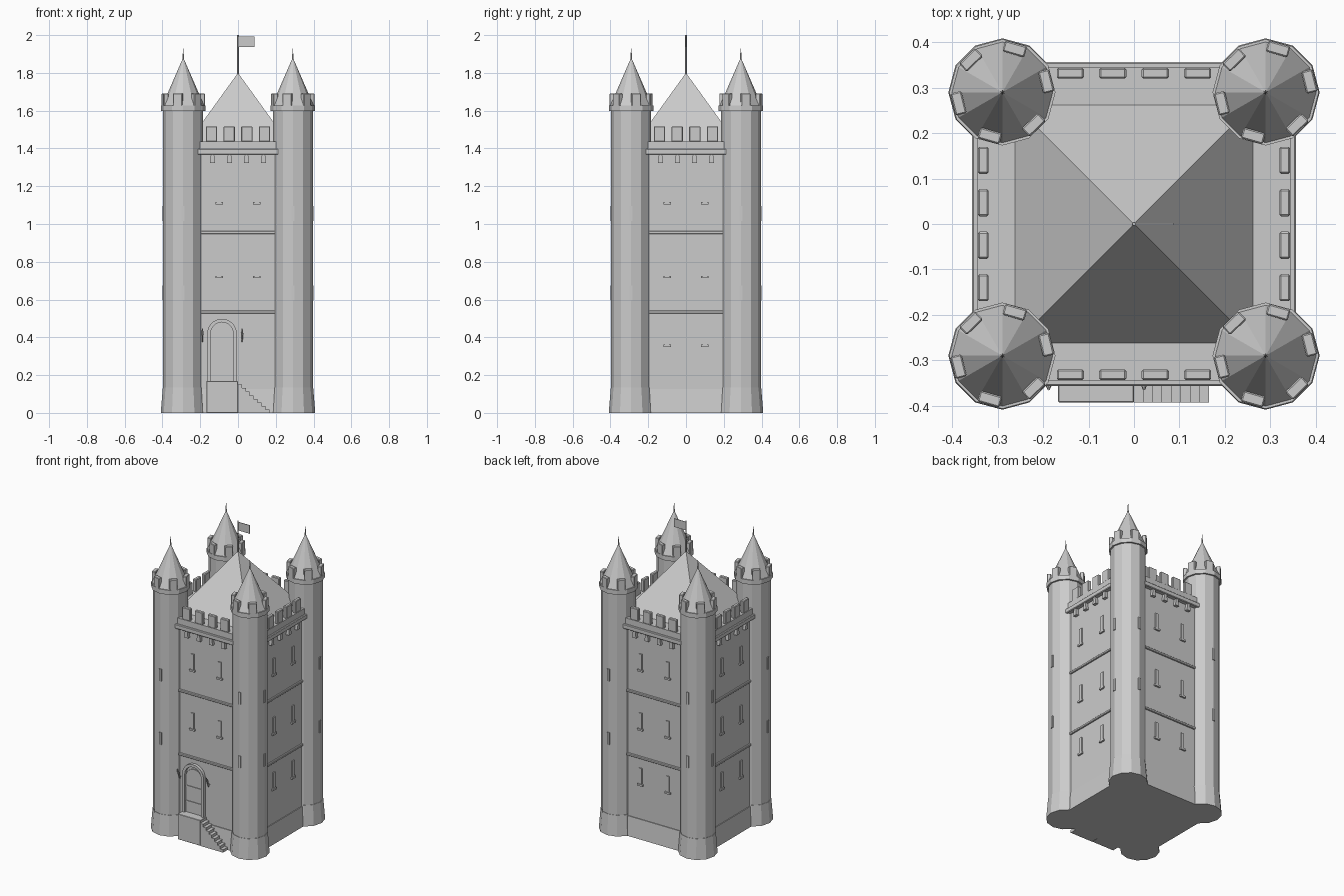
import bpy, bmesh, math
from mathutils import Matrix, Vector

if "Cube" in bpy.data.objects:
    bpy.data.objects.remove(bpy.data.objects["Cube"])

R, T = Matrix.Rotation, Matrix.Translation
WALL = 0.33          # half width of the keep
CORNERS = [(sx * 0.29, sy * 0.29) for sx in (-1, 1) for sy in (-1, 1)]
SIDES = [R(i * math.pi / 2, 4, 'Z') for i in range(4)]   # front, right, back, left


def finish(name, bm, bevel=0):
    bmesh.ops.recalc_face_normals(bm, faces=bm.faces)
    me = bpy.data.meshes.new(name)
    bm.to_mesh(me)
    bm.free()
    ob = bpy.data.objects.new(name, me)
    bpy.context.collection.objects.link(ob)
    if bevel:
        m = ob.modifiers.new("bevel", 'BEVEL')
        m.width, m.segments = bevel, 1
    return ob


def box(bm, x0, x1, y0, y1, z0, z1, mat=Matrix(), top=1.0):
    """Axis-aligned box, optionally tapered in x at the top."""
    vs = bmesh.ops.create_cube(bm, size=1)['verts']
    for v in vs:
        k = top if v.co.z > 0 else 1
        v.co = mat @ Vector(((x0 + x1) / 2 + v.co.x * (x1 - x0) * k,
                             (y0 + y1) / 2 + v.co.y * (y1 - y0),
                             (z0 + z1) / 2 + v.co.z * (z1 - z0)))


def cone(bm, x, y, z0, z1, r0, r1, n=12, mat=Matrix()):
    bmesh.ops.create_cone(bm, cap_ends=True, segments=n, radius1=r0, radius2=r1,
                          depth=z1 - z0, matrix=mat @ T((x, y, (z0 + z1) / 2)))


def square(bm, h0, h1, z0, z1):
    """Square frustum with half widths h0 (bottom) and h1 (top)."""
    s = math.sqrt(2)
    bmesh.ops.create_cone(bm, cap_ends=True, segments=4, radius1=h0 * s, radius2=h1 * s,
                          depth=z1 - z0, matrix=T((0, 0, (z0 + z1) / 2)) @ R(math.pi / 4, 4, 'Z'))


def arch(r, spring, bottom, n=14):
    pts = [(r * math.cos(math.pi * i / n), spring + r * math.sin(math.pi * i / n))
           for i in range(n + 1)]
    return [(r, bottom)] + pts + [(-r, bottom)]


# keep walls, plinth and string courses
bm = bmesh.new()
square(bm, WALL, WALL, 0, 1.38)
finish("keep_walls", bm)
bm = bmesh.new()
square(bm, 0.347, 0.335, 0, 0.127)
finish("plinth", bm)
bm = bmesh.new()
for z in (0.535, 0.955):
    square(bm, 0.339, 0.339, z - 0.008, z + 0.008)
finish("string_courses", bm, 0.003)

# cornice, parapet floor and roof
bm = bmesh.new()
square(bm, 0.357, 0.357, 1.367, 1.398)
finish("cornice", bm, 0.004)
bm = bmesh.new()
square(bm, 0.346, 0.346, 1.398, 1.437)
finish("parapet", bm)
bm = bmesh.new()
square(bm, 0.262, 0, 1.437, 1.8)
bmesh.ops.remove_doubles(bm, verts=bm.verts, dist=1e-5)
finish("main_roof", bm)

# battlements and corbels on each side
bm, bc = bmesh.new(), bmesh.new()
for m in SIDES:
    for x in (-0.14, -0.047, 0.047, 0.14):
        box(bm, x - 0.03, x + 0.03, -0.344, -0.32, 1.435, 1.517, m)
    for x in (-0.135, -0.045, 0.045, 0.135):
        box(bc, x - 0.014, x + 0.014, -0.35, -0.32, 1.323, 1.369, m, 0.6)
finish("keep_merlons", bm, 0.004)
finish("corbels", bc)

# arrow slits with sills; the front leaves out the lowest row for the door
bm, bs = bmesh.new(), bmesh.new()
for i, m in enumerate(SIDES):
    for z in (0.355, 0.72, 1.11):
        if i == 0 and z < 0.5:
            continue
        for x in (-0.1, 0.1):
            box(bm, x - 0.011, x + 0.011, -0.336, -0.32, z, z + 0.11, m)
            box(bs, x - 0.02, x + 0.02, -0.341, -0.32, z - 0.006, z + 0.006, m)
finish("arrow_slits", bm)
finish("window_sills", bs)

# corner turrets
shaft, base, collar, merl, roof, fin, slit = [bmesh.new() for _ in range(7)]
for x, y in CORNERS:
    cone(shaft, x, y, 0, 1.6, 0.106, 0.106)
    cone(base, x, y, 0, 0.135, 0.119, 0.108)
    cone(collar, x, y, 1.597, 1.627, 0.117, 0.117)
    cone(roof, x, y, 1.627, 1.875, 0.111, 0.003)
    cone(fin, x, y, 1.86, 1.93, 0.006, 0.001, 6)
    for k in range(6):
        m = T((x, y, 0)) @ R(math.radians(14 + 60 * k), 4, 'Z')
        box(merl, 0.087, 0.112, -0.025, 0.025, 1.62, 1.692, m)
    # slits on the two outward faces
    for a in (0 if x > 0 else math.pi, math.copysign(math.pi / 2, y)):
        m = T((x, y, 0)) @ R(a, 4, 'Z')
        for z in (0.635, 1.055):
            box(slit, 0.095, 0.11, -0.008, 0.008, z - 0.04, z + 0.04, m)
finish("turret_shafts", shaft)
finish("turret_bases", base)
finish("turret_collars", collar)
finish("turret_merlons", merl, 0.003)
finish("turret_roofs", roof)
finish("turret_finials", fin)
finish("turret_slits", slit)

# entrance landing and steps
bm = bmesh.new()
box(bm, -0.167, 0, -0.393, -0.32, 0, 0.168)
finish("landing", bm, 0.002)
bm = bmesh.new()
w = 0.0207
for i in range(8):
    box(bm, i * w, (i + 1) * w, -0.393, -0.32, 0, 0.168 * (8 - i) / 9)
finish("steps", bm)

# arched door frame
DX, SPRING, SILL = -0.085, 0.42, 0.168
bm = bmesh.new()
rings = []
for prof, y in ((arch(0.078, SPRING, SILL), -0.32), (arch(0.078, SPRING, SILL), -0.35),
                (arch(0.06, SPRING, SILL), -0.35), (arch(0.06, SPRING, SILL), -0.32)):
    rings.append([bm.verts.new((DX + x, y, z)) for x, z in prof])
for j in range(4):
    a, b = rings[j], rings[(j + 1) % 4]
    for i in range(len(a) - 1):
        bm.faces.new((a[i], a[i + 1], b[i + 1], b[i]))
for i in (0, -1):
    bm.faces.new([r[i] for r in rings])
finish("door_frame", bm)

# door leaf with straps
bm = bmesh.new()
f = bm.faces.new([bm.verts.new((DX + x, -0.337, z)) for x, z in arch(0.06, 0.4, SILL)])
ext = bmesh.ops.extrude_face_region(bm, geom=[f])['geom']
bmesh.ops.translate(bm, vec=(0, 0.017, 0), verts=[v for v in ext if isinstance(v, bmesh.types.BMVert)])
finish("door", bm)
bm = bmesh.new()
for z in (0.24, 0.34):
    box(bm, DX - 0.06, DX + 0.06, -0.341, -0.33, z - 0.005, z + 0.005)
finish("door_straps", bm)

# wall torches beside the door
bm = bmesh.new()
for x in (-0.188, 0.022):
    m = T((x, -0.338, 0.375)) @ R(math.radians(20), 4, 'X')
    cone(bm, 0, 0, 0, 0.05, 0.003, 0.005, 6, m)
    cone(bm, 0, 0, 0.045, 0.075, 0.007, 0.003, 6, m)
    box(bm, x - 0.003, x + 0.003, -0.345, -0.325, 0.385, 0.393)
finish("torches", bm)

# flag pole and flag
bm = bmesh.new()
cone(bm, 0, 0, 1.78, 2.0, 0.005, 0.004, 8)
finish("flag_pole", bm)
bm = bmesh.new()
box(bm, 0.003, 0.087, -0.002, 0.002, 1.938, 1.993)
finish("flag", bm)
